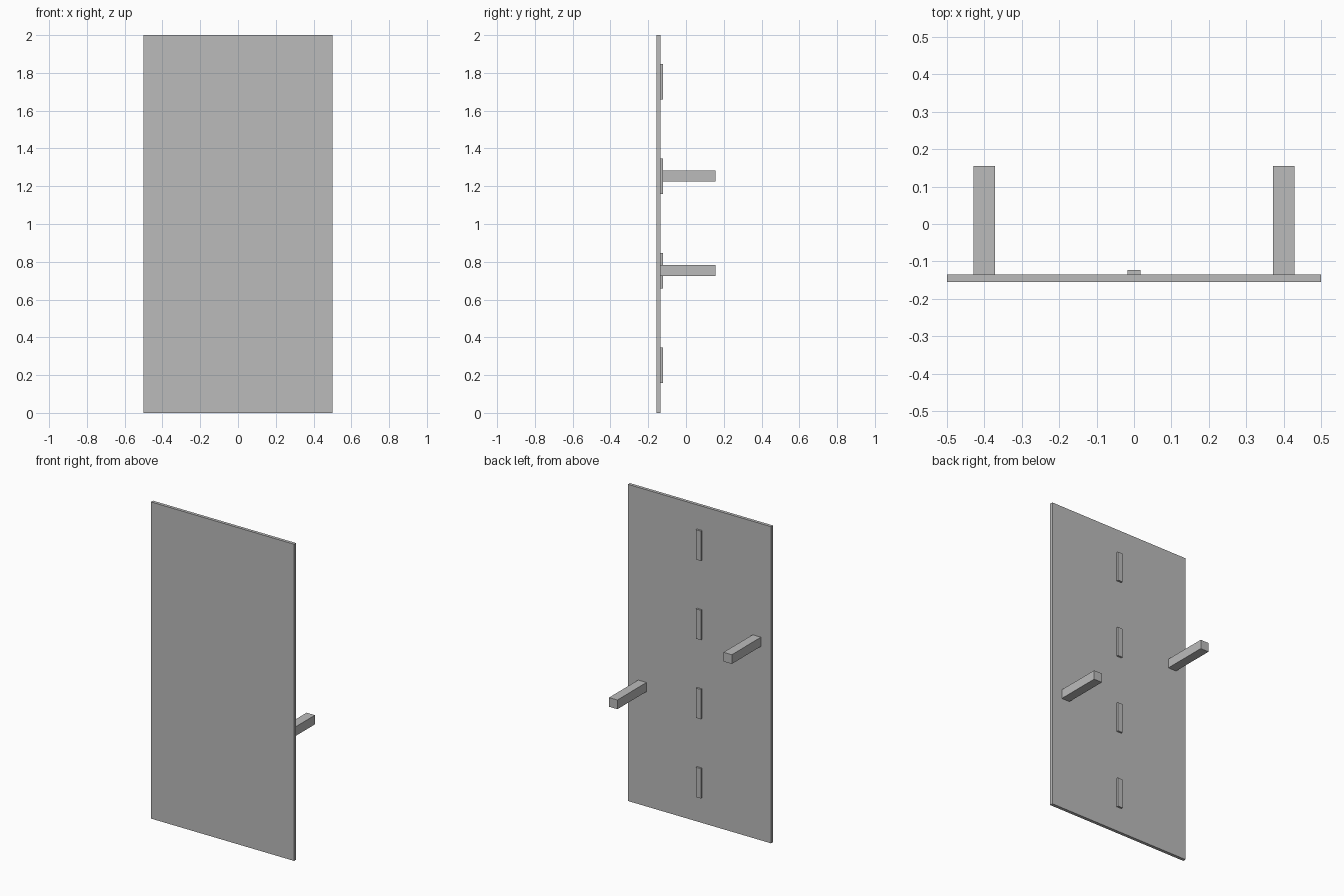
import bpy

cube = bpy.data.objects.get("Cube")
if cube:
    bpy.data.objects.remove(cube, do_unlink=True)

grey = bpy.data.materials.new("plain grey")
grey.use_nodes = True
colour = (0.5, 0.5, 0.5, 1)
grey.diffuse_color = colour
grey.node_tree.nodes["Principled BSDF"].inputs["Base Color"].default_value = colour


def box(name, x, y, z):
    """Box spanning the (low, high) range on each axis."""
    spans = (x, y, z)
    bpy.ops.mesh.primitive_cube_add(size=1, location=[(a + b) / 2 for a, b in spans])
    obj = bpy.context.object
    obj.name = name
    obj.scale = [b - a for a, b in spans]
    bpy.ops.object.transform_apply(location=False, rotation=False, scale=True)
    obj.data.materials.append(grey)
    return obj


BACK = -0.135  # rear surface of the panel

# Tall thin panel
box("panel", (-0.5, 0.5), (-0.155, BACK), (0, 2))

# Column of raised strips down the middle of the back
for i in range(4):
    z = 0.253 + i * 0.5
    box(f"back_strip_{i + 1}", (-0.017, 0.017), (BACK, -0.123), (z - 0.094, z + 0.094))

# Two square arms reaching backward, at different heights
for name, x, z in (("left_arm", 0.4, 0.754), ("right_arm", -0.4, 1.254)):
    box(name, (x - 0.029, x + 0.029), (BACK, 0.155), (z - 0.029, z + 0.029))
